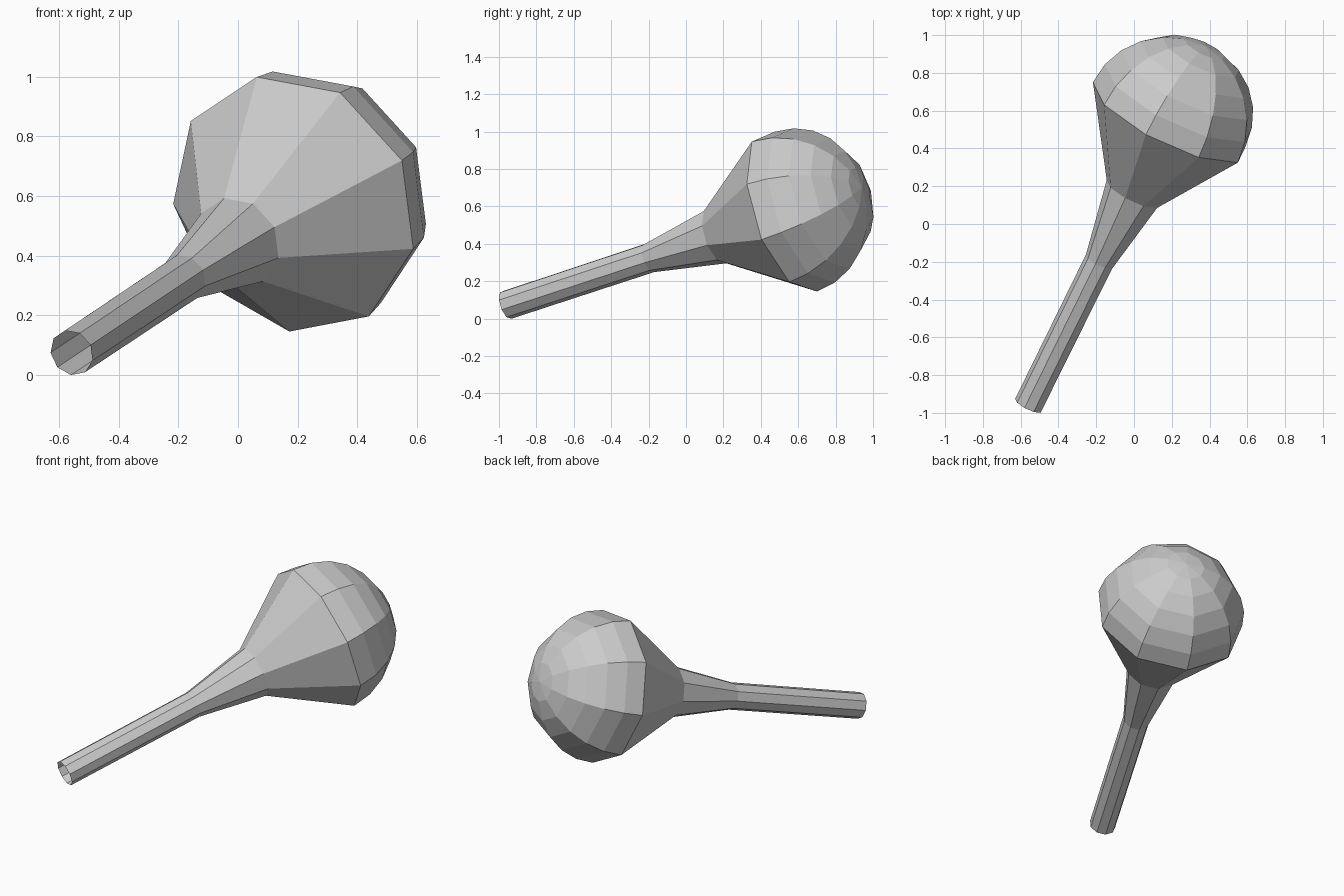
import bpy, bmesh
from math import sin, cos, radians, tau
from mathutils import Vector

if "Cube" in bpy.data.objects:
    bpy.data.objects.remove(bpy.data.objects["Cube"])

SIDES = 9
HEAD_R = 0.452
start = Vector((-0.558, -0.96, 0.074))      # centre of the open handle end
head = Vector((0.188, 0.552, 0.572))        # centre of the widest ring
axis = (head - start).normalized()
length = (head - start).length
u = Vector((0.804, -0.504, 0.327))          # direction of one ring corner
u = (u - axis * u.dot(axis)).normalized()
v = axis.cross(u)

# Profile: (distance along axis, radius) for handle, neck and domed head
profile = [(0, 0.079), (0.887, 0.081), (1.307, 0.157)]
profile += [(length + HEAD_R * sin(radians(a)), HEAD_R * cos(radians(a)))
            for a in range(0, 90, 15)]

bm = bmesh.new()
rings = []
for t, r in profile:
    rings.append([bm.verts.new(start + axis * t
                               + r * (u * cos(tau * i / SIDES) + v * sin(tau * i / SIDES)))
                  for i in range(SIDES)])
tip = bm.verts.new(head + axis * HEAD_R)

# Skin the rings, leaving the handle end open
for a, b in zip(rings, rings[1:]):
    for i in range(SIDES):
        j = (i + 1) % SIDES
        bm.faces.new((a[i], a[j], b[j], b[i]))
for i in range(SIDES):
    bm.faces.new((rings[-1][i], rings[-1][(i + 1) % SIDES], tip))

mesh = bpy.data.meshes.new("round_headed_club")
bm.to_mesh(mesh)
bm.free()
club = bpy.data.objects.new("round_headed_club", mesh)
bpy.context.collection.objects.link(club)
